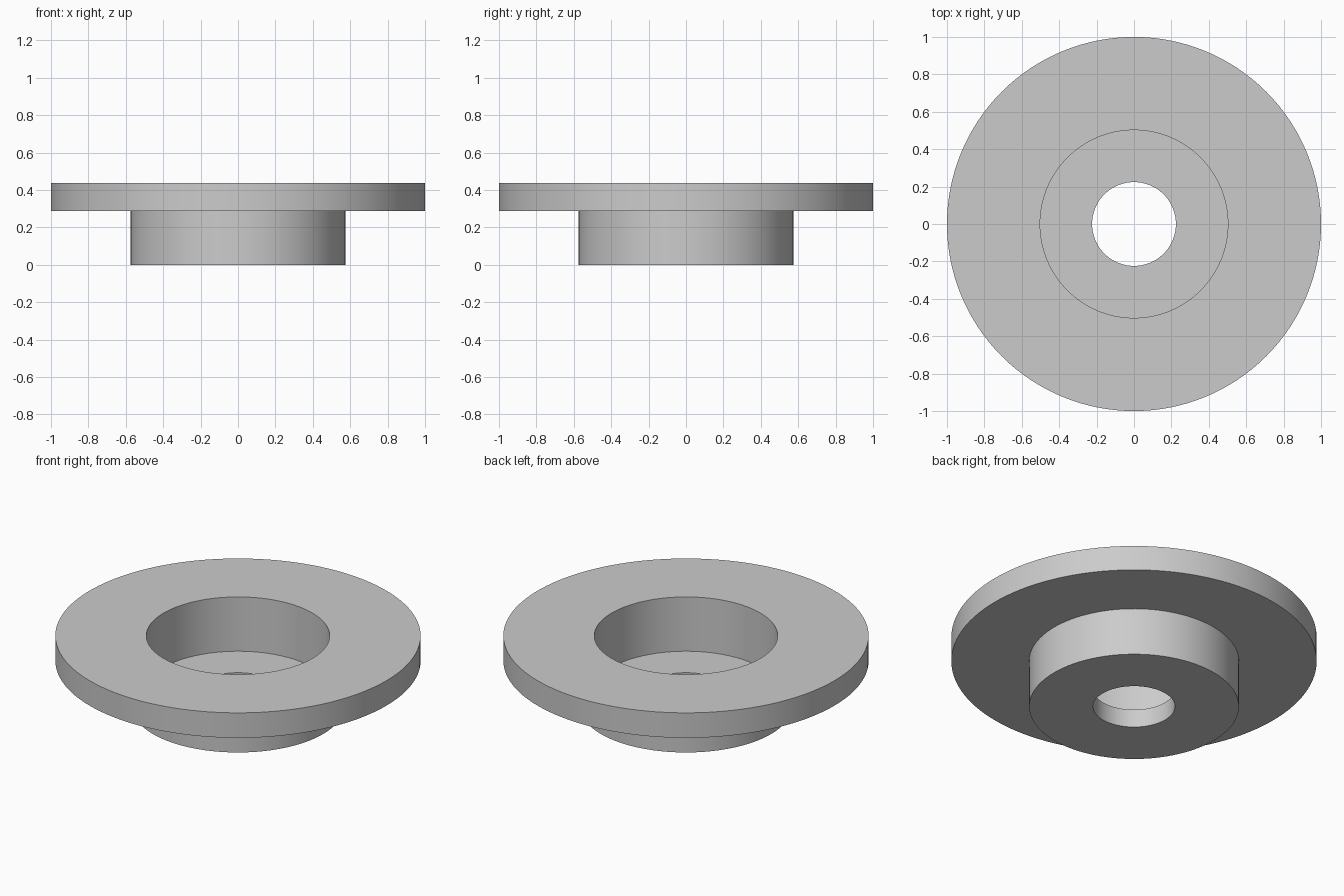
import bpy
import bmesh
import math

cube = bpy.data.objects.get("Cube")
if cube:
    bpy.data.objects.remove(cube, do_unlink=True)

# Main dimensions
RIM_R, BOSS_R, RECESS_R, HOLE_R = 1.0, 0.574, 0.502, 0.224
TOP, RIM_BOTTOM, FLOOR = 0.438, 0.287, 0.11
SEGMENTS = 128

# Plain grey material
grey = bpy.data.materials.new("plain_grey")
grey.use_nodes = True
colour = (0.6, 0.6, 0.6, 1.0)
grey.diffuse_color = colour
grey.node_tree.nodes["Principled BSDF"].inputs["Base Color"].default_value = colour

# Closed cross-section: hole, boss, rim, recess
profile = [
    (HOLE_R, 0), (BOSS_R, 0), (BOSS_R, RIM_BOTTOM), (RIM_R, RIM_BOTTOM),
    (RIM_R, TOP), (RECESS_R, TOP), (RECESS_R, FLOOR), (HOLE_R, FLOOR),
]


def revolve(name, points, material):
    """Spin a closed profile around the z axis into one solid."""
    bm = bmesh.new()
    verts = [bm.verts.new((r, 0, z)) for r, z in points]
    edges = [bm.edges.new((v, verts[i - 1])) for i, v in enumerate(verts)]
    bmesh.ops.spin(bm, geom=verts + edges, cent=(0, 0, 0), axis=(0, 0, 1),
                   angle=math.tau, steps=SEGMENTS, use_merge=True)
    bmesh.ops.remove_doubles(bm, verts=bm.verts[:], dist=0.0001)
    bmesh.ops.recalc_face_normals(bm, faces=bm.faces[:])
    mesh = bpy.data.meshes.new(name)
    bm.to_mesh(mesh)
    bm.free()
    mesh.materials.append(material)
    obj = bpy.data.objects.new(name, mesh)
    bpy.context.collection.objects.link(obj)
    return obj


# Flanged bushing with a recessed centre and through hole
bushing = revolve("flanged_bushing", profile, grey)
bpy.ops.object.select_all(action="DESELECT")
bushing.select_set(True)
bpy.context.view_layer.objects.active = bushing
bpy.ops.object.shade_smooth_by_angle(angle=math.radians(30))
